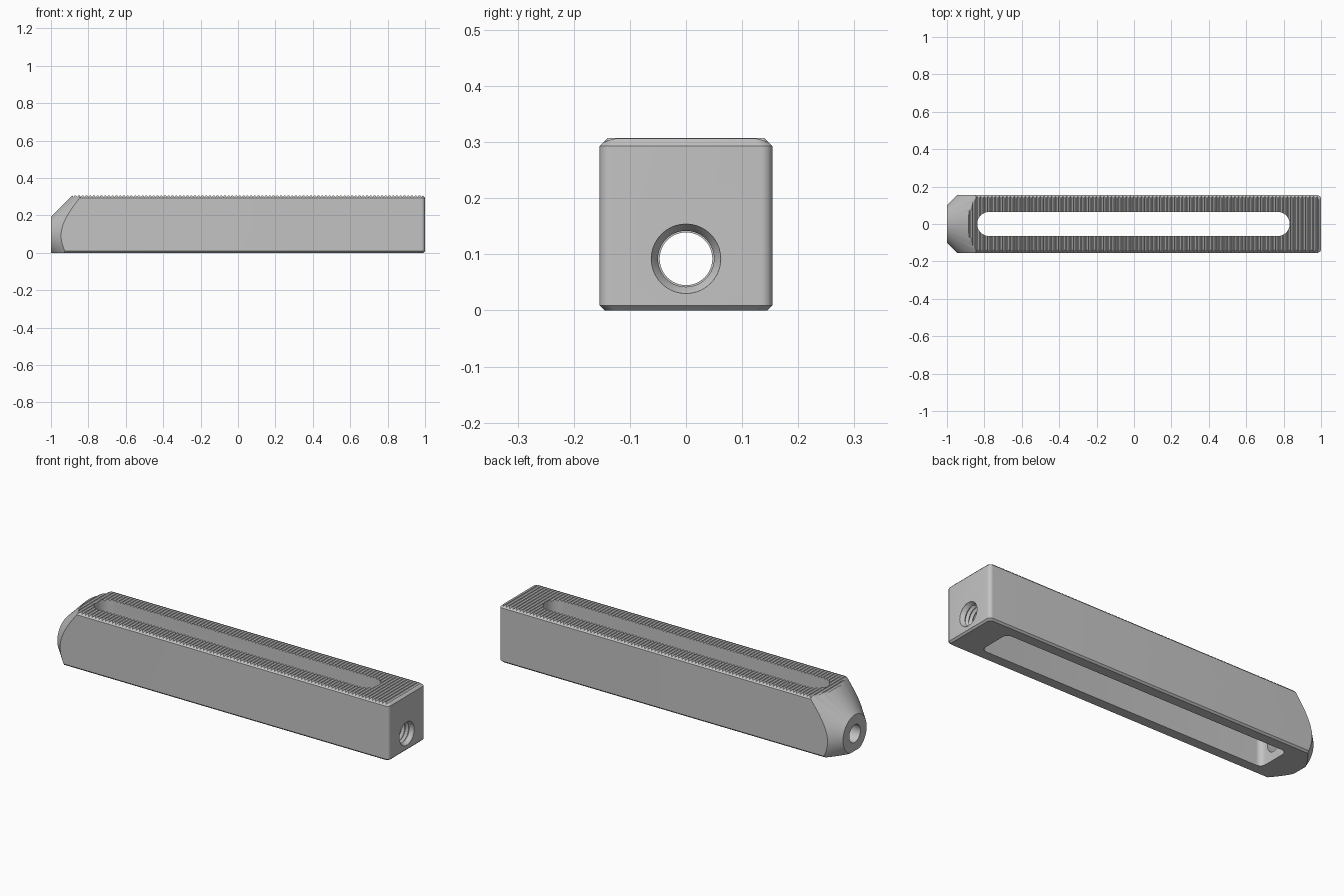
import bpy, bmesh
from math import sin, cos, pi
from mathutils import Vector

cube = bpy.data.objects.get("Cube")
if cube:
    bpy.data.objects.remove(cube, do_unlink=True)

HALF_W, TOP, AXIS_Z = 0.154, 0.307, 0.092

steel = bpy.data.materials.new("grey_steel")
steel.use_nodes = True
grey = (0.55, 0.55, 0.55, 1)
steel.diffuse_color = grey
steel.node_tree.nodes["Principled BSDF"].inputs["Base Color"].default_value = grey


def loft(name, rings):
    """Closed solid joining equal-sized rings of points, capped at both ends."""
    bm = bmesh.new()
    rows = [[bm.verts.new(p) for p in ring] for ring in rings]
    n = len(rows[0])
    for a, b in zip(rows, rows[1:]):
        for i in range(n):
            j = (i + 1) % n
            bm.faces.new((a[i], a[j], b[j], b[i]))
    bm.faces.new(rows[0])
    bm.faces.new(rows[-1])
    bmesh.ops.recalc_face_normals(bm, faces=bm.faces)
    mesh = bpy.data.meshes.new(name)
    bm.to_mesh(mesh)
    bm.free()
    mesh.materials.append(steel)
    obj = bpy.data.objects.new(name, mesh)
    bpy.context.collection.objects.link(obj)
    return obj


def rounded(x0, x1, half_w, r, z, steps=8):
    """Rounded rectangle outline at height z."""
    corners = [(x1 - r, half_w - r), (x0 + r, half_w - r),
               (x0 + r, r - half_w), (x1 - r, r - half_w)]
    return [Vector((cx + r * cos(a), cy + r * sin(a), z))
            for q, (cx, cy) in enumerate(corners)
            for a in [(q + k / steps) * pi / 2 for k in range(steps + 1)]]


def turned(name, profile, sides):
    """Solid turned about the long bore axis from (x, radius) pairs."""
    return loft(name, [[Vector((x, r * cos(2 * pi * k / sides),
                                AXIS_Z + r * sin(2 * pi * k / sides)))
                        for k in range(sides)] for x, r in profile])


def combine(obj, cutter, operation):
    cutter.hide_render = True
    mod = obj.modifiers.new(cutter.name, 'BOOLEAN')
    mod.operation, mod.solver, mod.object = operation, 'EXACT', cutter
    bpy.ops.object.select_all(action='DESELECT')
    bpy.context.view_layer.objects.active = obj
    obj.select_set(True)
    bpy.ops.object.modifier_apply(modifier=mod.name)
    bpy.data.objects.remove(cutter, do_unlink=True)


# Bar with rounded upright edges and chamfered top and bottom
body = loft("jaw_body", [rounded(-1.1 + c, 1 - c, HALF_W - c, 0.02, z)
                         for c, z in ((0.009, 0), (0, 0.009),
                                      (0, TOP - 0.014), (0.014, TOP))])

# Serrated grip across the top
pitch = 0.02
teeth = [(-1.2 + pitch / 2 * i, 0.311 if i % 2 else 0.298) for i in range(241)]
outline = [(-1.2, -0.1)] + teeth + [(1.2, -0.1)]
combine(body, loft("serration", [[Vector((x, y, z)) for x, z in outline]
                                 for y in (-0.2, 0.2)]), 'INTERSECT')

# Conical nose
combine(body, turned("nose_cone", [(-1, 0.1), (-0.7, 0.4), (1.2, 0.4)], 96),
        'INTERSECT')

# Long slot through the top, over a wider pocket from below
combine(body, loft("pocket", [rounded(-0.845, 0.845, 0.092, 0.03, z)
                              for z in (-0.1, 0.21)]), 'DIFFERENCE')
combine(body, loft("slot", [rounded(-0.838, 0.832, 0.065, 0.0649, z, 12)
                            for z in (0.15, 0.4)]), 'DIFFERENCE')

# Plain bore in the nose and threaded hole in the square end
combine(body, turned("nose_bore", [(-1.1, 0.047), (-0.5, 0.047)], 48), 'DIFFERENCE')
thread = [(0.78 + 0.011 * i, 0.061 if i % 2 else 0.050) for i in range(19)]
thread += [(0.988, 0.055), (0.998, 0.062), (1.1, 0.062)]
combine(body, turned("thread", thread, 40), 'DIFFERENCE')

bpy.ops.object.shade_smooth_by_angle(angle=0.45)
